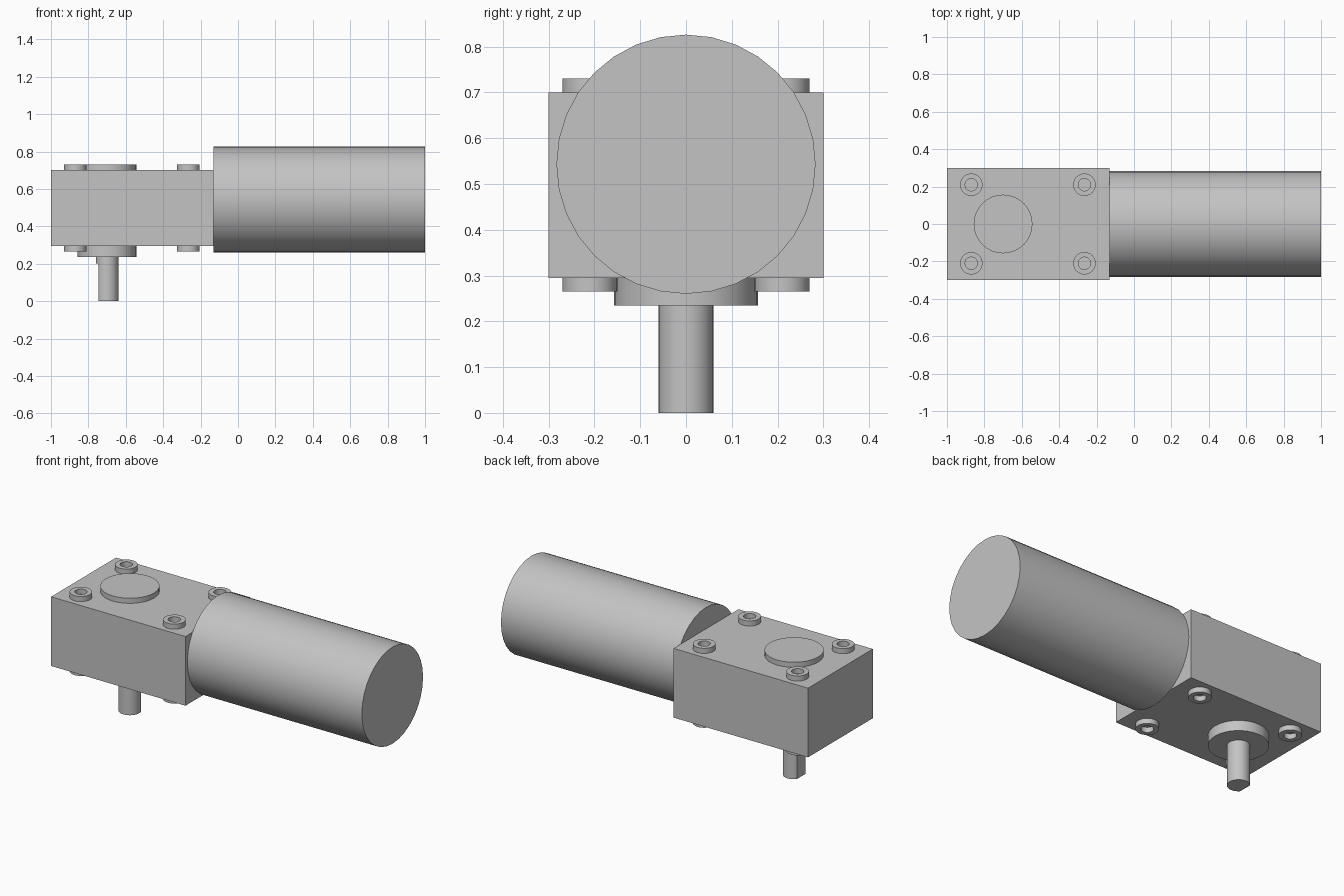
import bpy, bmesh, math
from mathutils import Matrix

cube = bpy.data.objects.get("Cube")
if cube:
    bpy.data.objects.remove(cube, do_unlink=True)

GREY = (0.55, 0.55, 0.55, 1)
metal = bpy.data.materials.new("plain_grey")
metal.use_nodes = True
metal.diffuse_color = GREY
metal.node_tree.nodes["Principled BSDF"].inputs["Base Color"].default_value = GREY


def finish(name, bm):
    bmesh.ops.recalc_face_normals(bm, faces=bm.faces)
    mesh = bpy.data.meshes.new(name)
    bm.to_mesh(mesh)
    bm.free()
    mesh.materials.append(metal)
    obj = bpy.data.objects.new(name, mesh)
    bpy.context.collection.objects.link(obj)
    bpy.ops.object.select_all(action='DESELECT')
    bpy.context.view_layer.objects.active = obj
    obj.select_set(True)
    bpy.ops.object.shade_smooth_by_angle(angle=math.radians(30))
    return obj


def cylinder(bm, radius, length, matrix, sides=32):
    return bmesh.ops.create_cone(bm, cap_ends=True, segments=sides, radius1=radius,
                                 radius2=radius, depth=length, matrix=matrix)


def upright(name, x, y, radius, z0, z1):
    bm = bmesh.new()
    cylinder(bm, radius, z1 - z0, Matrix.Translation((x, y, (z0 + z1) / 2)))
    return finish(name, bm)


def ring(name, x, y, z0, z1, outer=0.06, inner=0.033, sides=32):
    # Revolve a rectangular section into a flat collar
    bm = bmesh.new()
    loops = []
    for r, z in ((outer, z0), (outer, z1), (inner, z1), (inner, z0)):
        loops.append([bm.verts.new((x + r * math.cos(a), y + r * math.sin(a), z))
                      for a in (math.tau * i / sides for i in range(sides))])
    for k in range(4):
        a, b = loops[k], loops[(k + 1) % 4]
        for i in range(sides):
            j = (i + 1) % sides
            bm.faces.new((a[i], a[j], b[j], b[i]))
    return finish(name, bm)


BOTTOM, TOP, SHAFT_X = 0.295, 0.70, -0.70

# Gearbox block
bm = bmesh.new()
bmesh.ops.create_cube(bm, size=1, matrix=Matrix.Translation((-0.565, 0, (BOTTOM + TOP) / 2))
                      @ Matrix.Diagonal((0.87, 0.6, TOP - BOTTOM, 1)))
finish("gearbox_housing", bm)

# Motor can lying along x
bm = bmesh.new()
cylinder(bm, 0.283, 1.13, Matrix.Translation((0.435, 0, 0.543))
         @ Matrix.Rotation(math.pi / 2, 4, 'Y'))
finish("motor_can", bm)

# Round cover above and bearing boss below
upright("top_cover", SHAFT_X, 0, 0.157, TOP, 0.73)
upright("bearing_boss", SHAFT_X, 0, 0.157, 0.235, BOTTOM)

# Output shaft: round collar, then a length with a flat on the outer side
upright("shaft_collar", SHAFT_X, 0, 0.06, 0.20, 0.24)
bm = bmesh.new()
cylinder(bm, 0.06, 0.20, Matrix.Translation((SHAFT_X, 0, 0.10)))
cut = bmesh.ops.bisect_plane(bm, geom=bm.verts[:] + bm.edges[:] + bm.faces[:],
                             plane_co=(SHAFT_X - 0.045, 0, 0), plane_no=(-1, 0, 0),
                             clear_outer=True)
bmesh.ops.holes_fill(bm, edges=[e for e in bm.edges if e.is_boundary])
finish("output_shaft", bm)

# Mounting collars at the corners, above and below
for x, end in ((-0.87, "outer"), (-0.265, "inner")):
    for y, side in ((-0.21, "front"), (0.21, "back")):
        ring(f"top_{end}_{side}_collar", x, y, TOP, 0.73)
        ring(f"bottom_{end}_{side}_collar", x, y, 0.265, BOTTOM)
